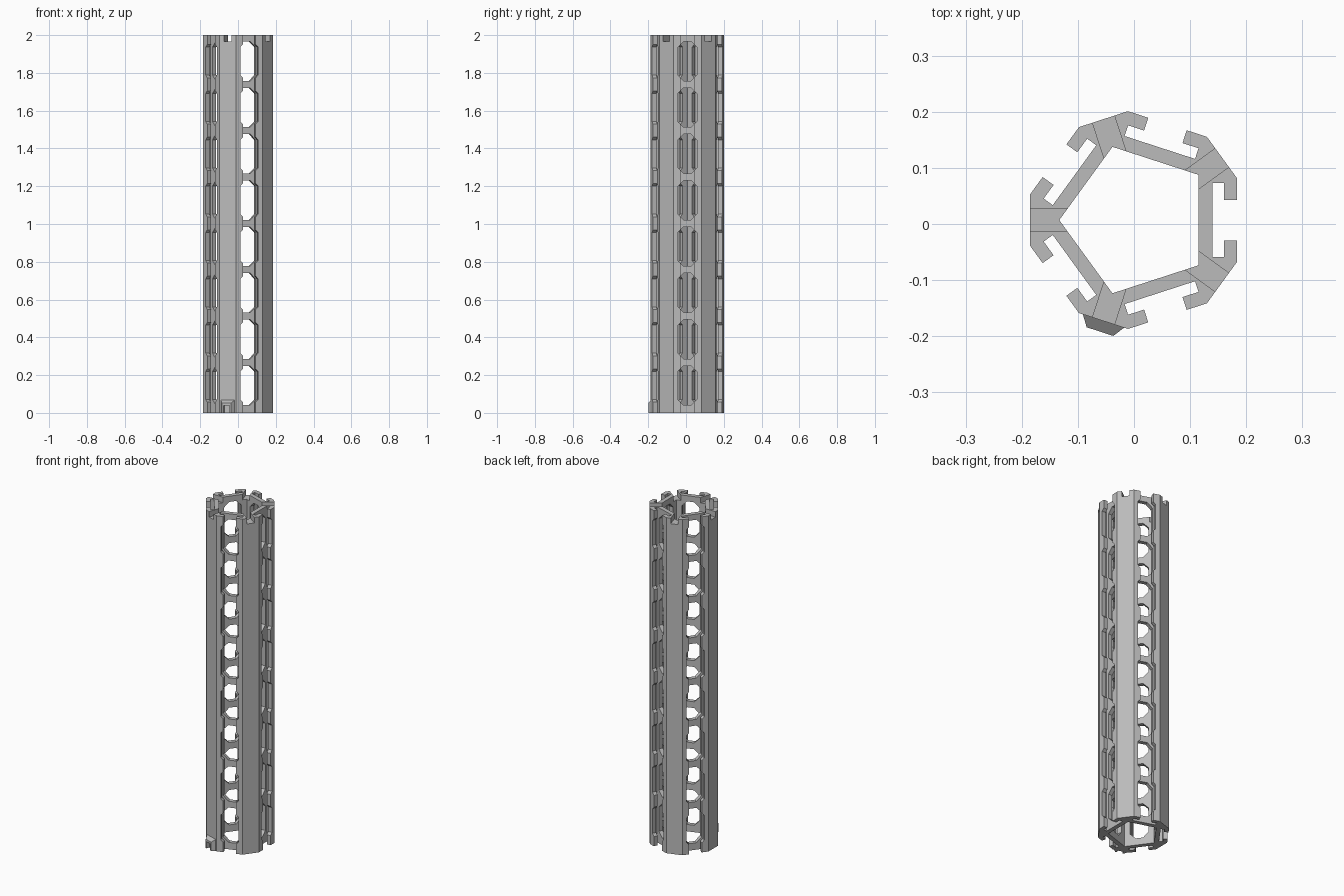
import bpy, bmesh, math
from mathutils import Matrix, Vector

if "Cube" in bpy.data.objects:
    bpy.data.objects.remove(bpy.data.objects["Cube"], do_unlink=True)

CENTRE = Matrix.Translation((0.004, 0.007, 0))
SIDES = 5
STEP = math.tau / SIDES
HEIGHT = 2.0

metal = bpy.data.materials.new("satin_grey")
metal.use_nodes = True
grey = (0.5, 0.5, 0.5, 1)
metal.diffuse_color = grey
bsdf = next(n for n in metal.node_tree.nodes if n.type == "BSDF_PRINCIPLED")
bsdf.inputs["Base Color"].default_value = grey


def turned(angle):
    return Matrix.Rotation(angle, 4, "Z")


def prism(bm, points, offset):
    """Extrude a closed outline of 3D points along an offset."""
    face = bm.faces.new([bm.verts.new(p) for p in points])
    out = bmesh.ops.extrude_face_region(bm, geom=[face], use_keep_orig=True)
    moved = [v for v in out["geom"] if isinstance(v, bmesh.types.BMVert)]
    bmesh.ops.translate(bm, verts=moved, vec=offset)


def box(bm, lo, hi, matrix):
    mid = (Vector(lo) + Vector(hi)) / 2
    size = Vector(hi) - Vector(lo)
    m = matrix @ Matrix.Translation(mid) @ Matrix.Diagonal((*size, 1))
    bmesh.ops.create_cube(bm, size=1, matrix=m)


def finish(bm, name):
    bmesh.ops.recalc_face_normals(bm, faces=bm.faces)
    bm.transform(CENTRE)
    mesh = bpy.data.meshes.new(name)
    bm.to_mesh(mesh)
    bm.free()
    mesh.materials.append(metal)
    obj = bpy.data.objects.new(name, mesh)
    bpy.context.collection.objects.link(obj)
    return obj


def cut(target, bm):
    """Subtract a mesh from the target and discard the cutter."""
    cutter = finish(bm, "cutter")
    cutter.hide_render = True
    mod = target.modifiers.new("cut", "BOOLEAN")
    mod.operation, mod.solver, mod.object = "DIFFERENCE", "EXACT", cutter
    bpy.context.view_layer.objects.active = target
    bpy.ops.object.modifier_apply(modifier=mod.name)
    bpy.data.objects.remove(cutter, do_unlink=True)


# Extruded tube: five walls with hooked rails either side of a slot
half = [(0.18, 0.074), (0.18, 0.036), (0.156, 0.036), (0.156, 0.066), (0.136, 0.066)]
side = [(u, -v) for u, v in half] + half[::-1]
outline = [turned(i * STEP) @ Vector((u, v, 0)) for i in range(SIDES) for u, v in side]
bm = bmesh.new()
prism(bm, outline, (0, 0, HEIGHT))
tube = finish(bm, "slotted_tube")

# Pentagonal bore
bm = bmesh.new()
corner = Vector((0.111 / math.cos(STEP / 2), 0, -0.1))
prism(bm, [turned((i + 0.5) * STEP) @ corner for i in range(SIDES)], (0, 0, HEIGHT + 0.2))
cut(tube, bm)

# Chamfered windows down each side, and notches across the top of each post
bm = bmesh.new()
W, H, C = 0.05, 0.104, 0.03
octagon = [(W, H - C), (W - C, H), (C - W, H), (-W, H - C),
           (-W, C - H), (C - W, -H), (W - C, -H), (W, C - H)]
for i in range(SIDES):
    rot = turned(i * STEP)
    for k in range(8):
        z = 0.145 + 0.2453 * k
        prism(bm, [rot @ Vector((0.09, v, z + h)) for v, h in octagon],
              rot @ Vector((0.13, 0, 0)))
    box(bm, (0.1, -0.0205, HEIGHT - 0.033), (0.25, 0.0205, HEIGHT + 0.05),
        turned((i + 0.5) * STEP))
cut(tube, bm)

# Tapered locating lug at the foot of one front post, open underneath
post = turned(-1.5 * STEP)
bm = bmesh.new()
rings = []
for r, t, top in ((0.187, 0.04, 0.07), (0.209, 0.025, 0.052)):
    rings.append([bm.verts.new(post @ Vector((r, y, z)))
                  for y, z in ((-t, 0), (t, 0), (t, top), (-t, top))])
for ring in rings:
    bm.faces.new(ring)
for i in range(4):
    j = (i + 1) % 4
    bm.faces.new((rings[0][i], rings[0][j], rings[1][j], rings[1][i]))
lug = finish(bm, "locating_lug")
bm = bmesh.new()
box(bm, (0.191, -0.016, -0.05), (0.25, 0.016, 0.04), post)
cut(lug, bm)
